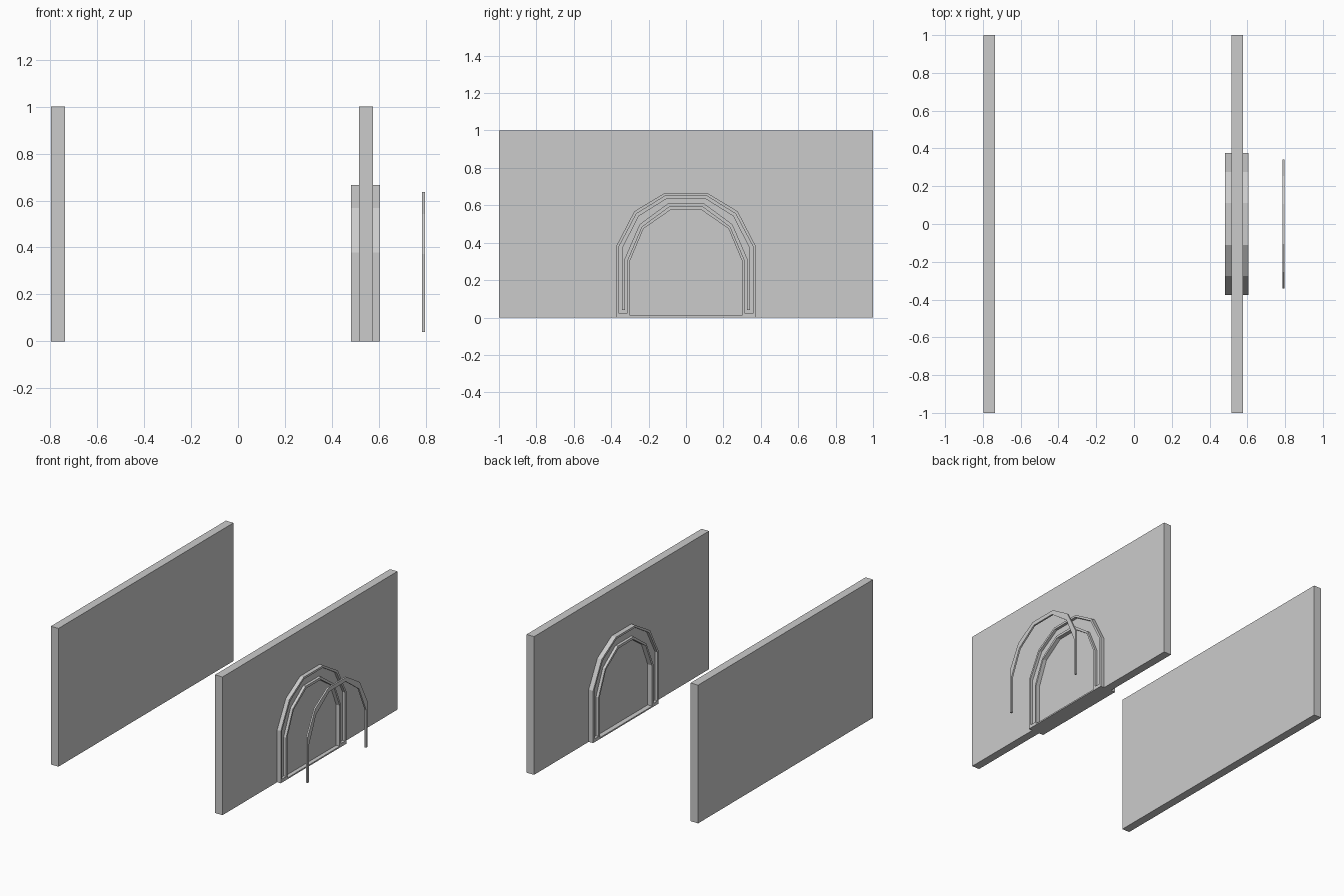
import bpy, bmesh

if "Cube" in bpy.data.objects:
    bpy.data.objects.remove(bpy.data.objects["Cube"])

# Half arch outlines (y, z): shoulder, haunch, crown, from outside to inside
OUTER = [(.375, .378), (.276, .568), (.112, .667)]
GROOVE_OUT = [(.36, .376), (.265, .555), (.108, .652)]
STRIP_OUT = [(.342, .372), (.255, .543), (.105, .637)]
STRIP_IN = [(.327, .31), (.246, .497), (.095, .608)]
GROOVE_IN = [(.313, .307), (.236, .486), (.09, .593)]
INNER = [(.299, .304), (.227, .475), (.083, .575)]


def add_object(name, bm):
    bmesh.ops.recalc_face_normals(bm, faces=bm.faces)
    mesh = bpy.data.meshes.new(name)
    bm.to_mesh(mesh)
    bm.free()
    obj = bpy.data.objects.new(name, mesh)
    bpy.context.collection.objects.link(obj)
    return obj


def box(name, x0, x1, y0, y1, z0, z1):
    bm = bmesh.new()
    bmesh.ops.create_cube(bm, size=1)
    for v in bm.verts:
        v.co.x = x0 if v.co.x < 0 else x1
        v.co.y = y0 if v.co.y < 0 else y1
        v.co.z = z0 if v.co.z < 0 else z1
    return add_object(name, bm)


def full_arch(half, z0):
    right = [(half[0][0], z0)] + half
    return right + [(-y, z) for y, z in reversed(right)]


def arch(name, outer, inner, x0, x1, z0):
    # Four corners at each station along the arch, joined by quads
    bm = bmesh.new()
    stations = []
    for o, i in zip(full_arch(outer, z0), full_arch(inner, z0)):
        stations.append([bm.verts.new((x, *p)) for x, p in
                         ((x0, o), (x1, o), (x1, i), (x0, i))])
    for a, b in zip(stations, stations[1:]):
        for k in range(4):
            n = (k + 1) % 4
            bm.faces.new((a[k], a[n], b[n], b[k]))
    bm.faces.new(stations[0])
    bm.faces.new(stations[-1])
    return add_object(name, bm)


# Two parallel walls
box("rear_wall", -.797, -.737, -1, 1, 0, 1)
box("arch_wall", .516, .576, -1, 1, 0, 1)

# Arch surround with a groove cut into each face, and its threshold
X0, X1, DEPTH = .481, .605, .02
frame = arch("arch_frame", OUTER, INNER, X0, X1, 0)
for side, a, b in (("back", X0 - .02, X0 + DEPTH), ("front", X1 - DEPTH, X1 + .02)):
    cutter = arch(side + "_groove_cutter", GROOVE_OUT, GROOVE_IN, a, b, .025)
    cutter.hide_render = True
    cutter.hide_viewport = True
    mod = frame.modifiers.new(side + "_groove", "BOOLEAN")
    mod.operation = "DIFFERENCE"
    mod.solver = "EXACT"
    mod.object = cutter
box("threshold", X0, X1, -.299, .299, 0, .01)

# Loose inlay strip standing in front of the arch
arch("inlay_strip", STRIP_OUT, STRIP_IN, .785, .797, .04)
